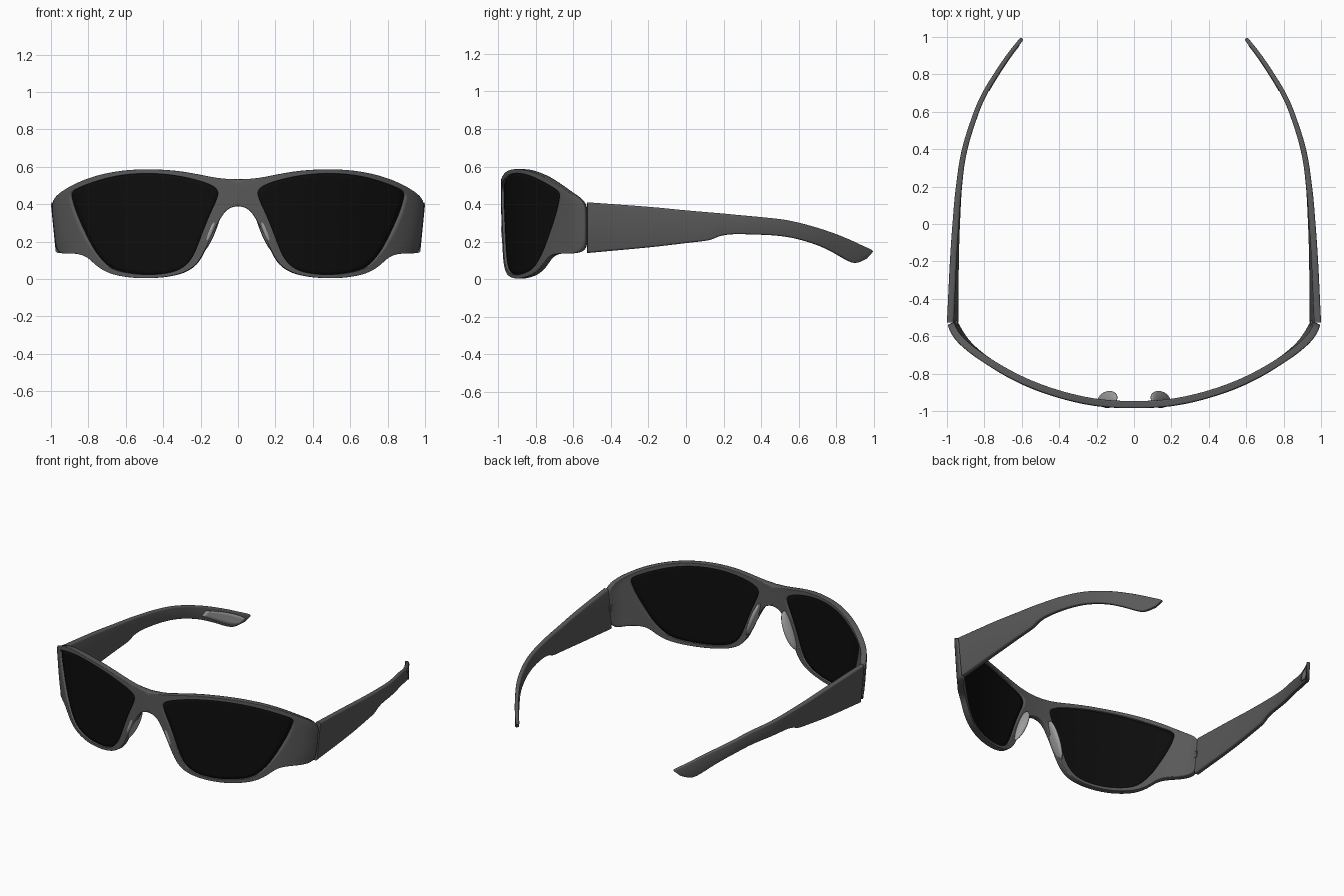
import bpy, bmesh, math
from mathutils import Vector

if "Cube" in bpy.data.objects:
    bpy.data.objects.remove(bpy.data.objects["Cube"])


def material(name, g):
    m = bpy.data.materials.new(name)
    m.diffuse_color = (g, g, g, 1)
    m.use_nodes = True
    m.node_tree.nodes["Principled BSDF"].inputs["Base Color"].default_value = m.diffuse_color
    return m


FRAME, LENS, PAD = material("dark_grey", 0.1), material("black", 0.004), material("light_grey", 0.35)


def spl(pts, t):
    """Smooth interpolation through rows (param, values...)."""
    i = 0
    while i < len(pts) - 2 and t > pts[i + 1][0]:
        i += 1

    def slope(k, c):
        a, b = pts[max(k - 1, 0)], pts[min(k + 1, len(pts) - 1)]
        return (b[c] - a[c]) / (b[0] - a[0])
    p, q = pts[i], pts[i + 1]
    h = q[0] - p[0]
    f = (t - p[0]) / h
    out = []
    for c in range(1, len(p)):
        out.append((2*f**3 - 3*f**2 + 1) * p[c] + (f**3 - 2*f**2 + f) * h * slope(i, c)
                   + (3*f**2 - 2*f**3) * q[c] + (f**3 - f**2) * h * slope(i + 1, c))
    return out


def finish(name, bm, mat, thick=0, crease=0, subsurf=0):
    """Make the object, mirrored across x = 0."""
    bmesh.ops.recalc_face_normals(bm, faces=bm.faces)
    for f in bm.faces:
        f.smooth = True
    me = bpy.data.meshes.new(name)
    bm.to_mesh(me)
    bm.free()
    me.materials.append(mat)
    ob = bpy.data.objects.new(name, me)
    bpy.context.collection.objects.link(ob)
    ob.modifiers.new("mirror", 'MIRROR').merge_threshold = 0.0005
    if thick:
        s = ob.modifiers.new("thickness", 'SOLIDIFY')
        s.thickness, s.offset = thick, 0
        s.edge_crease_inner = s.edge_crease_outer = crease
    if subsurf:
        s = ob.modifiers.new("smooth", 'SUBSURF')
        s.levels = s.render_levels = subsurf
    else:
        me.set_sharp_from_angle(angle=math.radians(40))
    return ob


def loft(rings, closed=True, caps=()):
    bm = bmesh.new()
    vs = [[bm.verts.new(p) for p in r] for r in rings]
    n = len(vs[0])
    for a, b in zip(vs, vs[1:]):
        for i in range(n if closed else n - 1):
            j = (i + 1) % n
            bm.faces.new((a[i], a[j], b[j], b[i]))
    for c in caps:
        bm.faces.new(vs[c])
    return bm


# Wrap curve of the front seen from above: (t, x, y)
WRAP = [(-.2, -.2, -.955), (0, 0, -.966), (.2, .2, -.955), (.4, .4, -.912), (.6, .6, -.838),
        (.8, .8, -.722), (.9, .9, -.645), (.96, .955, -.592), (1.02, .982, -.53)]


def wrap(t, z):
    x, y = spl(WRAP, t)
    k = min(max((t - .7) / .3, 0), 1)
    return Vector((x - (.4 - z) * .1 * k * k, y, z))


# Half outline of the front paired with the lens opening: outer t, z, inner t, z
RIM = [(0, .39, .112, .435), (0, .46, .104, .46), (0, .532, .115, .485), (.1, .537, .15, .507),
       (.2, .558, .22, .53), (.33, .582, .34, .558), (.5, .59, .5, .568), (.65, .578, .65, .553),
       (.78, .545, .77, .517), (.87, .503, .84, .488), (.95, .455, .872, .472),
       (1.02, .41, .884, .455), (1.02, .33, .877, .41), (1.02, .24, .855, .34),
       (1.02, .14, .82, .26), (.93, .138, .79, .2), (.85, .138, .765, .155),
       (.795, .118, .735, .115), (.75, .07, .695, .072), (.68, .027, .65, .047),
       (.58, .008, .57, .03), (.48, .002, .48, .022), (.36, .012, .37, .03),
       (.27, .038, .295, .055), (.21, .085, .245, .105), (.17, .165, .215, .175),
       (.135, .245, .185, .26), (.1, .315, .155, .335), (.068, .366, .125, .40),
       (.032, .386, .116, .42)]

# Front frame
rings = [[wrap(c + (a - c) * u, d + (b - d) * u) for a, b, c, d in RIM] for u in (0, .33, .67, 1)]
finish("front_frame", loft(rings), FRAME, .038, .65, 2)

# Lenses, slightly larger than the openings
cx, cz = .48, .3
rings = [[wrap(cx + (c - cx) * f, cz + (d - cz) * f) for _, _, c, d in RIM]
         for f in (.05, .2, .35, .5, .65, .8, .92, 1.012)]
finish("lenses", loft(rings, caps=(0,)), LENS, .012)

# Temple arms: (station, top y, top z, bottom y, bottom z) and their curve from above
ARM = [(i,) + r for i, r in enumerate([
    (-.526, .41, -.526, .14), (-.2, .386, -.2, .17), (0, .367, 0, .193), (.13, .356, .12, .208),
    (.2, .35, .18, .23), (.27, .343, .25, .24), (.4, .331, .38, .238), (.53, .316, .5, .231),
    (.65, .288, .6, .213), (.76, .254, .7, .182), (.86, .215, .78, .145), (.94, .178, .86, .1),
    (.98, .16, .905, .088), (.992, .15, .955, .108)])]
SWEEP = [(-.53, .982), (-.2, .968), (0, .955), (.2, .937), (.4, .905), (.6, .842),
         (.7, .797), (.8, .737), (.9, .67), (1, .592)]


def arm(s, v, off):
    """Point on the arm: s along, v bottom to top, off sideways."""
    ty, tz, by, bz = spl(ARM, s)
    y, z = by + (ty - by) * v, bz + (tz - bz) * v
    x = spl(SWEEP, y)[0]
    n = Vector((1, -(spl(SWEEP, y + .01)[0] - spl(SWEEP, y - .01)[0]) / .02, 0)).normalized()
    tilt = (.4 - z) * .1 * min(max((.3 - y) / .8, 0), 1)
    return Vector((x - tilt, y, z)) + n * off


def half_thick(s):
    return .0185 - .0085 * s / 13


rings = []
for k in range(53):
    s = k / 4
    ty, tz, by, bz = spl(ARM, s)
    h, w = math.hypot(ty - by, tz - bz), half_thick(s)
    r = w * .6
    ring = []
    for q, (sw, sv) in enumerate([(1, 1), (-1, 1), (-1, -1), (1, -1)]):
        for j in range(4):
            a = math.pi / 2 * (q + j / 3)
            ring.append(arm(s, .5 + sv * (.5 - r / h) + r / h * math.sin(a),
                            sw * (w - r) + r * math.cos(a)))
    rings.append(ring)
finish("temple_arms", loft(rings, caps=(0, -1)), FRAME)

# Soft grip inserts inside the arm tips
rings = []
for k in range(13):
    s = 9 + 3.2 * k / 12
    m = .3 - .14 * math.sin(math.pi * k / 12)
    rings.append([arm(s, m + (1 - 2 * m) * j / 4, -half_thick(s) - .001) for j in range(5)])
finish("tip_grips", loft(rings, closed=False), PAD, .004)

# Nose pads along the nose edge, behind the frame
bm = bmesh.new()
bmesh.ops.create_uvsphere(bm, u_segments=20, v_segments=14, radius=1)
ax = Vector((.37, 0, -.93))
side = Vector((.93, 0, .37))
for v in bm.verts:
    p = v.co.copy()
    v.co = Vector((.142, -.938, .265)) + ax * p.z * .13 + side * p.x * .022 + Vector((0, p.y * .046, 0))
    v.co.x -= max(p.y, 0) * .012
finish("nose_pads", bm, PAD)

# Hinges on the inside of the joints
bm = bmesh.new()
bmesh.ops.create_cube(bm, size=1)
for v in bm.verts:
    v.co = Vector((.952 + v.co.x * .016, -.53 + v.co.y * .03, .28 + v.co.z * .045))
finish("hinges", bm, FRAME)
